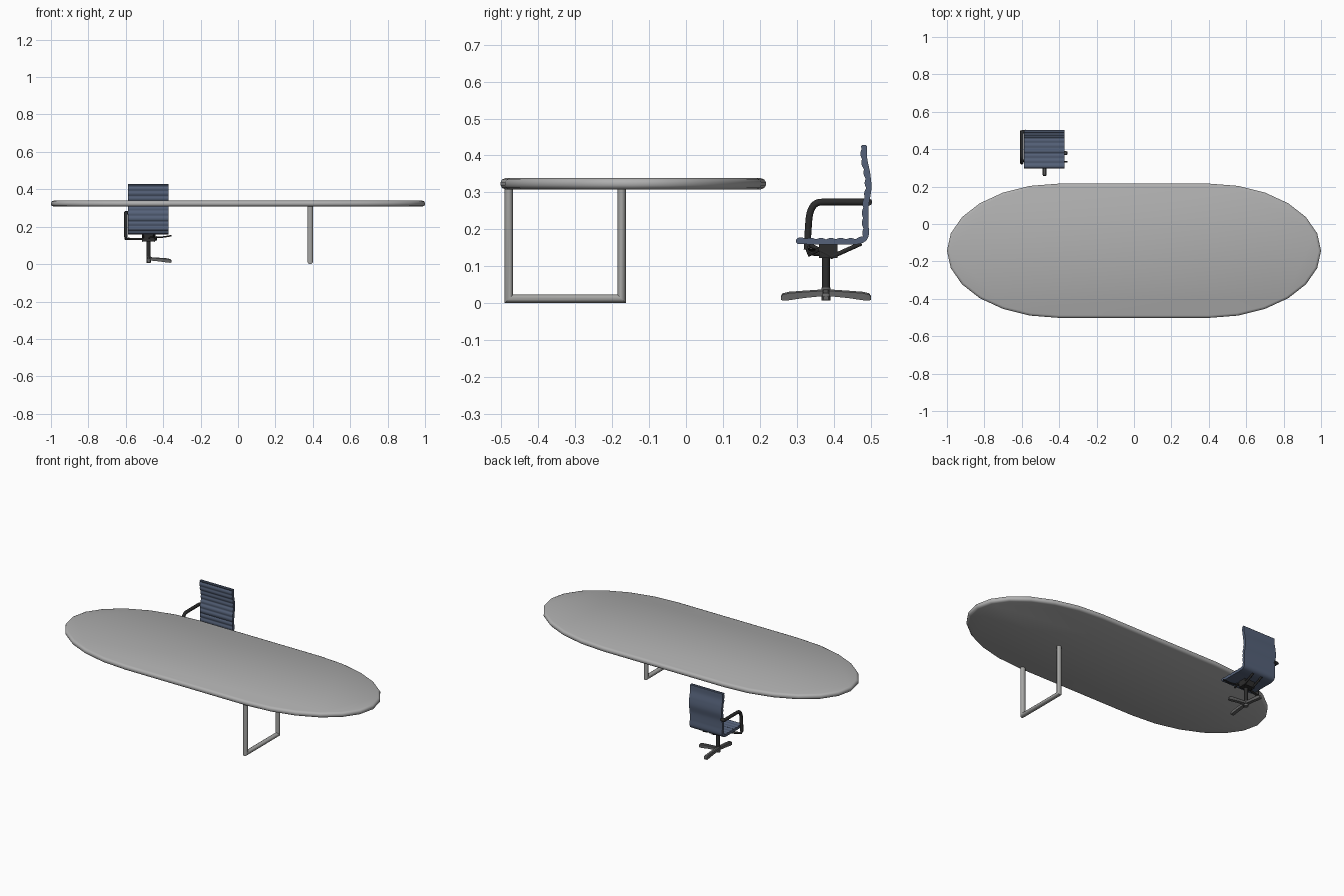
import bpy, bmesh, math
from mathutils import Vector

cube = bpy.data.objects.get("Cube")
if cube:
    bpy.data.objects.remove(cube, do_unlink=True)


def material(name, rgb):
    m = bpy.data.materials.new(name)
    m.use_nodes = True
    m.diffuse_color = (*rgb, 1)
    m.node_tree.nodes["Principled BSDF"].inputs["Base Color"].default_value = (*rgb, 1)
    return m


TOP = material("table grey", (0.43, 0.43, 0.43))
METAL = material("leg metal", (0.38, 0.38, 0.37))
FABRIC = material("slate blue fabric", (0.09, 0.12, 0.19))
BLACK = material("black plastic", (0.025, 0.025, 0.025))
BASE = material("dark base metal", (0.13, 0.13, 0.13))


def finish(bm, name, mat, angle=35):
    bmesh.ops.recalc_face_normals(bm, faces=bm.faces)
    me = bpy.data.meshes.new(name)
    bm.to_mesh(me)
    bm.free()
    ob = bpy.data.objects.new(name, me)
    bpy.context.collection.objects.link(ob)
    me.materials.append(mat)
    bpy.ops.object.select_all(action='DESELECT')
    ob.select_set(True)
    bpy.context.view_layer.objects.active = ob
    bpy.ops.object.shade_smooth_by_angle(angle=math.radians(angle))
    return ob


def loft(name, rings, mat, angle=35):
    """Skin a list of closed rings and cap both ends."""
    bm = bmesh.new()
    vs = [[bm.verts.new(p) for p in ring] for ring in rings]
    n = len(vs[0])
    for a, b in zip(vs, vs[1:]):
        for i in range(n):
            j = (i + 1) % n
            bm.faces.new((a[i], a[j], b[j], b[i]))
    bm.faces.new(vs[0])
    bm.faces.new(vs[-1])
    return finish(bm, name, mat, angle)


def tube(name, path, r, mat, sides=12):
    """Round tube along a path with mitred corners."""
    pts = [Vector(p) for p in path]
    dirs = [(b - a).normalized() for a, b in zip(pts, pts[1:])]
    u = dirs[0].orthogonal().normalized()
    v = dirs[0].cross(u)
    steps = [2 * math.pi * i / sides for i in range(sides)]
    rings = [[pts[0] + r * (math.cos(t) * u + math.sin(t) * v) for t in steps]]
    for i, d in enumerate(dirs):
        p = pts[i + 1]
        t = d + dirs[i + 1] if i + 1 < len(dirs) else d
        rings.append([q + d * ((p - q).dot(t) / d.dot(t)) for q in rings[-1]])
    return loft(name, rings, mat)


def spline(ctrl, per):
    """Catmull-Rom curve through 2D control points."""
    c = [Vector(p) for p in ctrl]
    c = [2 * c[0] - c[1]] + c + [2 * c[-1] - c[-2]]
    out = []
    for a, b, d, e in zip(c, c[1:], c[2:], c[3:]):
        for k in range(per):
            t = k / per
            out.append(0.5 * (2 * b + (d - a) * t + (2 * a - 5 * b + 4 * d - e) * t * t
                              + (3 * b - a - 3 * d + e) * t ** 3))
    return out + [c[-2]]


# Table top: straight sides with elliptical ends and a rounded edge
def outline(inset, z):
    ring = []
    for side in (1, -1):
        for i in range(13):
            t = math.pi * i / 12 - math.pi / 2
            ring.append((side * (0.4 + (0.6 - inset) * math.cos(t)),
                         -0.143 + side * (0.359 - inset) * math.sin(t), z))
    return ring


edge = [(0.014, 0.308), (0.004, 0.312), (0, 0.319), (0, 0.328), (0.004, 0.335), (0.014, 0.339)]
loft("table_top", [outline(i, z) for i, z in edge], TOP, 40)

# Table leg: mitred tube frame
leg = tube("table_leg", [(0, -0.48, 0.312), (0, -0.48, 0.012),
                         (0, -0.174, 0.012), (0, -0.174, 0.312)], 0.0115, METAL)
leg.scale.x = 1.25
leg.location.x = 0.386

# Chair shell: one curved sheet with padded ribs on the sitting side
CX, CY = -0.478, 0.379
centre = spline([(0.298, 0.169), (0.35, 0.167), (0.42, 0.167), (0.466, 0.168), (0.486, 0.182),
                 (0.486, 0.22), (0.487, 0.265), (0.494, 0.31), (0.491, 0.35),
                 (0.483, 0.39), (0.482, 0.428)], 12)
front, back, run = [], [], 0
for i, p in enumerate(centre):
    a, b = centre[max(i - 1, 0)], centre[min(i + 1, len(centre) - 1)]
    if i:
        run += (p - a).length
    t = (b - a).normalized()
    n = Vector((-t.y, t.x))
    end = 0.55 if i in (0, len(centre) - 1) else 1
    pad = 0.006 + 0.004 * abs(math.sin(math.pi * run / 0.027))
    front.append(p + n * pad * end)
    back.append(p - n * 0.008 * end)
profile = front + back[::-1]
loft("chair_shell", [[(x, p.x, p.y) for p in profile] for x in (-0.587, -0.371)], FABRIC, 40)

# Armrest: one bent tube joining the back to the frame under the seat
AX = -0.6
arm = [(y, z) for y, z in spline([(0.328, 0.145), (0.331, 0.2), (0.336, 0.245),
                                  (0.352, 0.27), (0.385, 0.274), (0.475, 0.274)], 5)]
tube("armrest", [(AX, y, z) for y, z in arm] + [(AX, 0.492, 0.274), (-0.58, 0.495, 0.274)],
     0.0095, BLACK)
tube("arm_bracket", [(AX, 0.328, 0.15), (AX, 0.334, 0.136), (-0.56, 0.35, 0.134),
                     (CX, 0.375, 0.134)], 0.006, BLACK)


# Under-seat frame: sloping struts, mounting block and height lever
for name, dx in (("left_seat_strut", 0.03), ("right_seat_strut", -0.03)):
    tube(name, [(CX + dx, 0.335, 0.158), (CX + dx, 0.395, 0.126),
                (CX + dx, 0.475, 0.162)], 0.006, BLACK)


def block(name, x, y, z, mat):
    return loft(name, [[(x[0], y[0], h), (x[1], y[0], h), (x[1], y[1], h), (x[0], y[1], h)]
                       for h in z], mat)


block("seat_mount", (CX - 0.035, CX + 0.035), (0.36, 0.41), (0.122, 0.16), BLACK)
tube("height_lever", [(CX, 0.36, 0.142), (-0.4, 0.335, 0.145), (-0.356, 0.332, 0.152)],
     0.004, BLACK, 8)
tube("tilt_knob", [(CX + 0.04, 0.36, 0.145), (CX + 0.04, 0.33, 0.13)], 0.005, BLACK, 8)

# Chair column and hub
tube("chair_column", [(CX, CY, 0.03), (CX, CY, 0.13)], 0.0105, BLACK, 16)
tube("chair_hub", [(CX, CY, 0.008), (CX, CY, 0.042)], 0.0125, BASE, 16)

# Base feet: tapered arms sloping down to rounded tips
foot = [(0, 0.02, 0.038), (0.06, 0.014, 0.034), (0.1, 0.008, 0.031),
        (0.117, 0.007, 0.027), (0.122, 0.009, 0.02)]
for name, ang in (("front_foot", -90), ("left_foot", 0), ("back_foot", 90)):
    c, s = math.cos(math.radians(ang)), math.sin(math.radians(ang))
    rings = []
    for d, low, high in foot:
        w = 0.01 if d < 0.12 else 0.007
        rings.append([(CX + c * d - s * k, CY + s * d + c * k, z) for k, z in
                      ((-w, low), (w, low), (w, high - 0.004), (w * 0.6, high),
                       (-w * 0.6, high), (-w, high - 0.004))])
    loft(name, rings, BASE)
